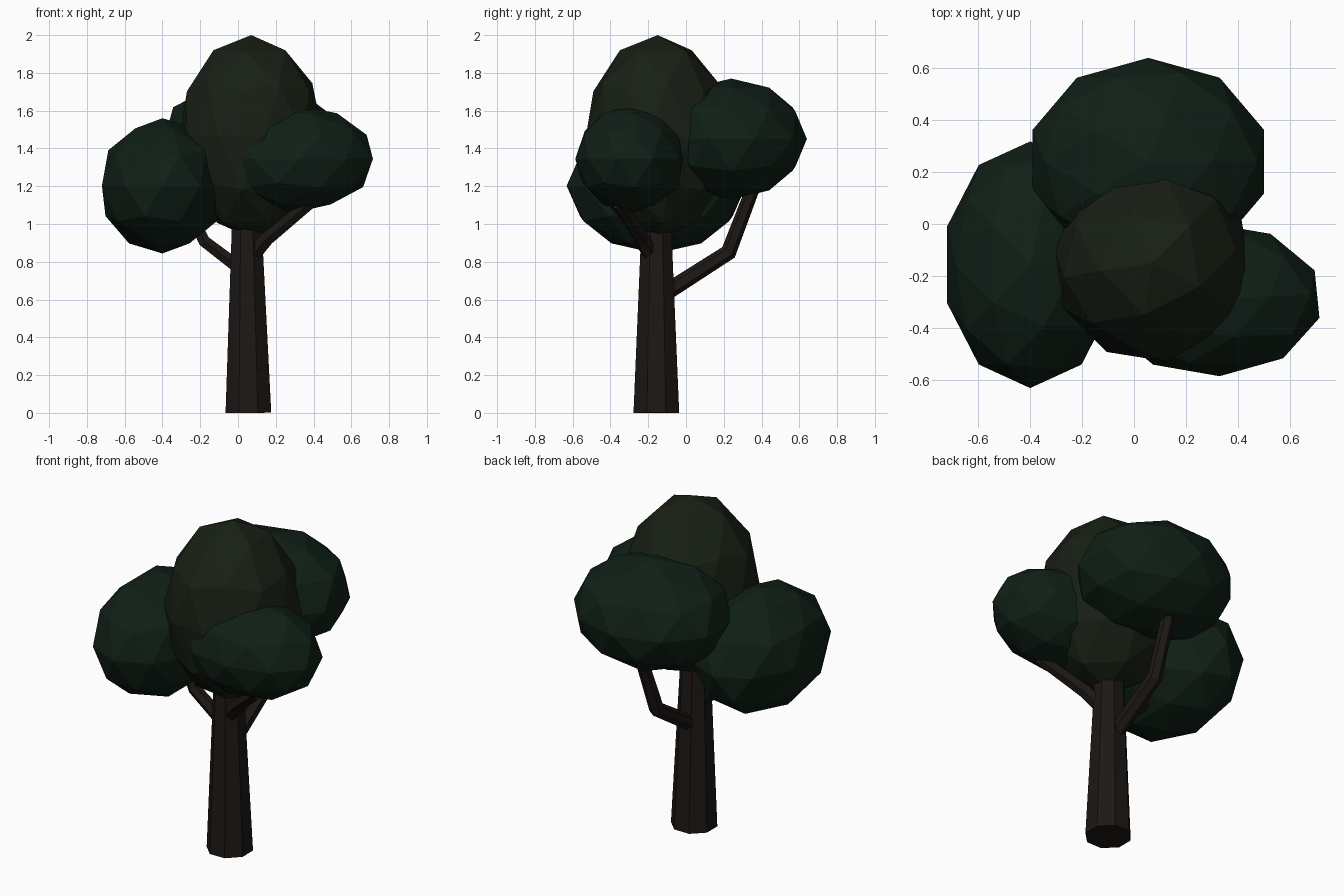
import bpy, bmesh, math
from mathutils import Matrix, Vector

if "Cube" in bpy.data.objects:
    bpy.data.objects.remove(bpy.data.objects["Cube"])


def material(name, rgb):
    m = bpy.data.materials.new(name)
    m.diffuse_color = (*rgb, 1)
    m.use_nodes = True
    m.node_tree.nodes["Principled BSDF"].inputs["Base Color"].default_value = m.diffuse_color
    return m


BARK = material("bark", (0.012, 0.009, 0.007))
LEAF = material("leaf", (0.005, 0.014, 0.008))
LEAF_TOP = material("leaf_top", (0.009, 0.014, 0.007))


def finish(name, bm, mat):
    bmesh.ops.recalc_face_normals(bm, faces=bm.faces)
    mesh = bpy.data.meshes.new(name)
    bm.to_mesh(mesh)
    bm.free()
    mesh.materials.append(mat)
    obj = bpy.data.objects.new(name, mesh)
    bpy.context.collection.objects.link(obj)


def foliage(name, centre, radii, turn, mat):
    """Low-poly ball, turned about z before being stretched."""
    bm = bmesh.new()
    m = (Matrix.Translation(centre) @ Matrix.Diagonal((*radii, 1))
         @ Matrix.Rotation(math.radians(turn), 4, 'Z'))
    bmesh.ops.create_icosphere(bm, subdivisions=2, radius=1, matrix=m)
    finish(name, bm, mat)


def limb(name, path, sides, mat):
    """Faceted tube through (x, y, z, radius) points."""
    bm = bmesh.new()
    pts = [Vector(p[:3]) for p in path]
    rings = []
    for i, p in enumerate(pts):
        d = (pts[min(i + 1, len(pts) - 1)] - pts[max(i - 1, 0)]).normalized()
        side = d.cross(Vector((0, 1, 0))).normalized()
        other = d.cross(side)
        ring = []
        for k in range(sides):
            a = 2 * math.pi * (k + 0.5) / sides
            ring.append(bm.verts.new(
                p + path[i][3] * (math.cos(a) * side + math.sin(a) * other)))
        rings.append(ring)
    for a, b in zip(rings, rings[1:]):
        for k in range(sides):
            n = (k + 1) % sides
            bm.faces.new((a[k], a[n], b[n], b[k]))
    bm.faces.new(rings[0])
    bm.faces.new(rings[-1])
    finish(name, bm, mat)


# Trunk
limb("trunk", [(0.055, -0.157, 0, 0.131), (0.045, -0.157, 1.15, 0.078)], 8, BARK)

# Branches
limb("left_branch", [(0.03, -0.16, 0.75, 0.04), (-0.18, -0.16, 0.91, 0.036),
                     (-0.27, -0.16, 1.1, 0.03)], 6, BARK)
limb("right_branch", [(0.05, -0.17, 0.80, 0.045), (0.15, -0.23, 0.92, 0.042),
                      (0.38, -0.36, 1.11, 0.036)], 6, BARK)
limb("back_branch", [(0.045, -0.15, 0.61, 0.045), (0.04, 0.225, 0.85, 0.043),
                     (0.05, 0.37, 1.23, 0.036)], 6, BARK)

# Foliage
foliage("crown_foliage", (0.07, -0.15, 1.463), (0.385, 0.385, 0.537), 45, LEAF_TOP)
foliage("left_foliage", (-0.40, -0.157, 1.202), (0.337, 0.475, 0.358), 0, LEAF)
foliage("right_foliage", (0.30, -0.29, 1.345), (0.427, 0.297, 0.284), 4, LEAF)
foliage("back_foliage", (0.055, 0.24, 1.45), (0.468, 0.40, 0.32), 0, LEAF)
